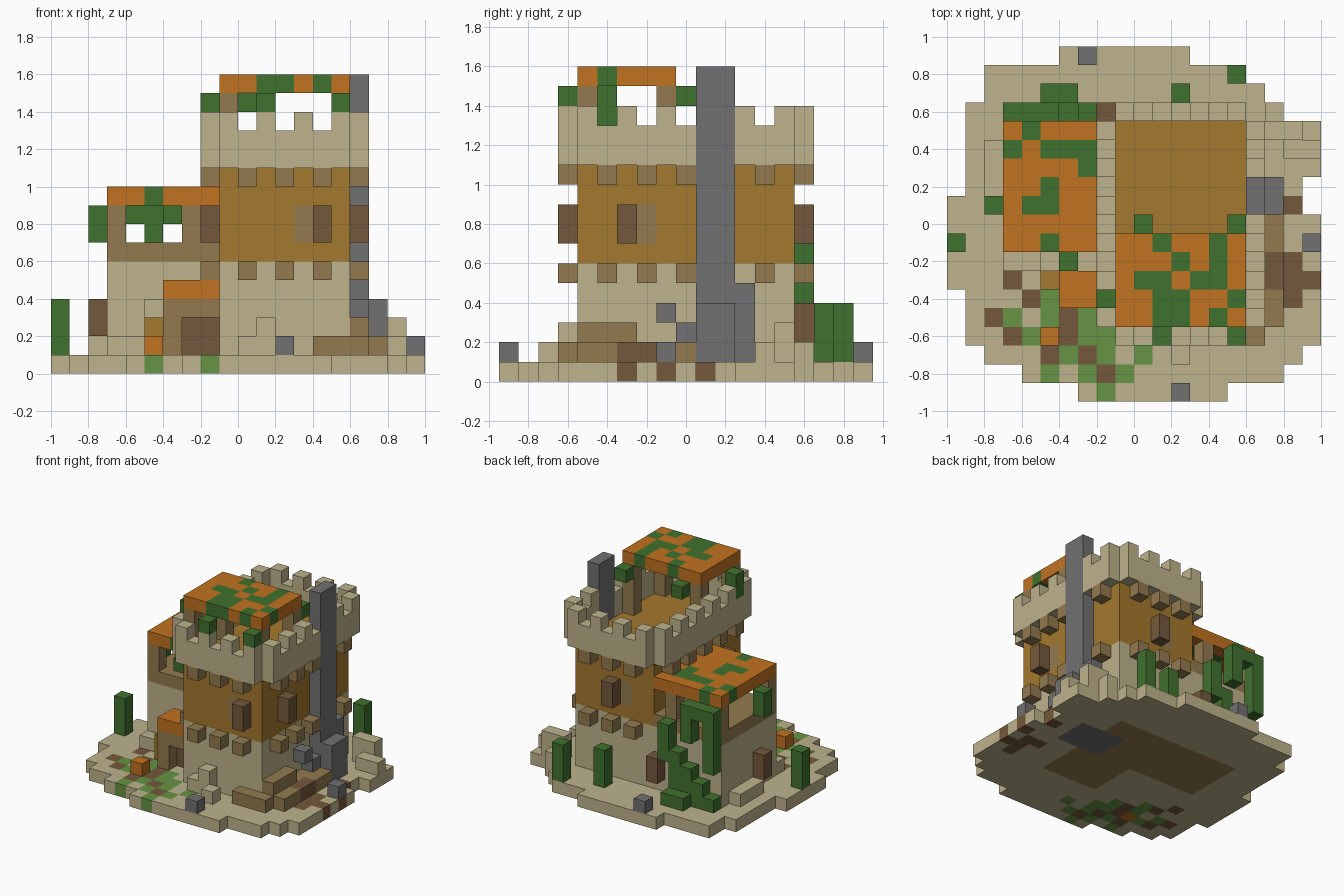
import bpy
import bmesh
from mathutils import Vector

cube = bpy.data.objects.get("Cube")
if cube:
    bpy.data.objects.remove(cube, do_unlink=True)

UNIT = 0.1
ORIGIN = Vector((-1, -0.95, 0))


def linear(c):
    c /= 255
    return c / 12.92 if c < 0.04 else ((c + 0.055) / 1.055) ** 2.4


# Palette, each colour keyed by one letter
PALETTE = {
    "T": ("pale stone", (190, 179, 140)),
    "Y": ("ochre plaster", (164, 120, 45)),
    "W": ("light timber", (147, 122, 79)),
    "D": ("dark timber", (116, 89, 60)),
    "O": ("orange tile", (193, 114, 33)),
    "G": ("leaf green", (64, 113, 46)),
    "L": ("grass green", (102, 147, 68)),
    "S": ("grey rock", (113, 113, 114)),
}
KEYS = list(PALETTE)
MATERIALS = []
for name, rgb in PALETTE.values():
    mat = bpy.data.materials.new(name)
    mat.use_nodes = True
    colour = [linear(c) for c in rgb] + [1]
    mat.diffuse_color = colour
    mat.node_tree.nodes["Principled BSDF"].inputs["Base Color"].default_value = colour
    MATERIALS.append(mat)

cells = {}  # block position -> (part, colour key)


def span(v):
    return range(v, v + 1) if isinstance(v, int) else range(v[0], v[1] + 1)


def box(part, key, xs, ys, zs):
    """Fill an inclusive range of blocks."""
    for i in span(xs):
        for j in span(ys):
            for k in span(zs):
                cells[i, j, k] = (part, key)


def pattern(part, rows, x, top_y, z):
    """Paint one layer from rows of colour letters, back row first."""
    for r, row in enumerate(rows.split()):
        for c, key in enumerate(row):
            if key != ".":
                cells[x + c, top_y - r, z] = (part, key)


def keep_ring(part, key, zs, parity=None):
    """Ring one block outside the keep, without its corners."""
    for i in range(8, 17):
        for j in range(3, 16):
            on_x, on_y = i in (8, 16), j in (3, 15)
            if on_x != on_y and (parity is None or (i + j + 1) % 2 == parity):
                box(part, key, i, j, zs)


# Ground slab, one span per row from front to back
ROWS = [(7, 14), (4, 17), (2, 18), (1, 19), (1, 19), (1, 19), (0, 19), (0, 19), (0, 19), (0, 19),
        (0, 18), (1, 18), (1, 19), (1, 19), (1, 19), (1, 17), (2, 16), (2, 15), (6, 12)]
for j, row in enumerate(ROWS):
    box("ground", "T", row, j, 0)
box("ground", "W", (10, 14), (5, 13), 0)
box("ground", "W", (4, 9), (9, 13), 0)
box("ground", "S", (13, 16), (9, 11), 0)
pattern("ground", ".D....... ..DL..... DL.LDL... .DLODLL.. ...DLDL.L ...L.LDL. ......L..", 2, 6, 0)
pattern("ground", ".D. ... ..D DD. .DD .D.", 17, 10, 0)

# Keep: stone base, plaster storey, corbels and battlements
keep_ring("lower_corbels", "W", 5, 0)
box("keep_base", "T", (9, 15), (4, 14), (1, 5))
box("keep_upper", "Y", (9, 15), (4, 14), (6, 10))
keep_ring("upper_corbels", "W", 10, 0)
keep_ring("battlement", "T", (11, 12))
keep_ring("battlement", "T", 13, 1)

# Windows and open shutters on the keep
for i, j, wi, wj in ((14, 3, 13, 4), (16, 6, 15, 7), (12, 15, 11, 14), (8, 6, 9, 7)):
    box("shutters", "D", i, j, (7, 8))
    box("windows", "W", wi, wj, (7, 8))

# Lookout roof above the keep
for i in (9, 15):
    for j in (4, 8):
        box("lookout_posts", "W", i, j, (11, 14))
box("lookout_roof", "O", (9, 15), (4, 8), 15)
pattern("lookout_roof", "..G..G. ...G.G. .GG.GG. ..GG..G ..GG.G.", 9, 8, 15)
box("lookout_vines", "G", 8, 5, (13, 14))
for i, j in ((10, 9), (15, 9), (11, 3), (15, 3)):
    box("lookout_vines", "G", i, j, 14)

# Side hall with an open gallery under a tiled roof
box("hall_base", "T", (3, 8), (8, 14), (1, 5))
box("hall_floor", "W", (3, 8), (8, 14), 6)
for i in (3, 7):
    for j in (8, 14):
        box("hall_posts", "W", i, j, (7, 8))
box("hall_roof", "O", (3, 8), (8, 14), 9)
pattern("hall_roof", ".G... G.GGG ....G ..G.. .GG.. ..... ..G..", 3, 14, 9)
box("hall_shutters", "D", 2, 10, (2, 3))
box("hall_shutters", "D", 8, 15, (2, 3))

# Vines climbing over the hall
for i, zs in ((3, (4, 8)), (4, 8), (5, (6, 8)), (6, (2, 4)), (7, (4, 6)), (5, (1, 3)), (3, 1), (4, (1, 2))):
    box("hall_vines", "G", i, 15, zs)
box("hall_vines", "G", (5, 6), 16, 1)
box("hall_vines", "G", 6, 7, 8)
box("hall_vines", "G", 2, 10, (7, 8))

# Entrance porch
box("porch_wall", "T", (6, 8), 7, (1, 3))
box("porch_door", "D", (7, 8), 6, (1, 2))
box("porch_frame", "W", 6, (5, 6), (1, 3))
box("porch_frame", "W", (7, 8), (5, 6), 3)
box("porch_roof", "O", (6, 8), (5, 6), 4)
box("porch_crate", "Y", 5, 6, (1, 2))
box("pumpkin", "O", 5, 3, 1)

# Chimney with its stepped foot
box("chimney", "S", 16, (10, 11), (1, 15))
box("chimney_foot", "S", 17, (10, 11), (1, 3))
box("chimney_foot", "S", 16, 12, (1, 4))
box("chimney_foot", "S", 16, 9, (1, 2))
box("chimney_foot", "S", 16, 8, 3)

# Timber steps beside the keep
box("timber_steps", "W", (14, 16), 3, 1)
box("timber_steps", "W", 16, (4, 8), 1)
box("timber_steps", "W", 17, (4, 9), 1)
box("timber_steps", "W", 16, (4, 6), 2)
box("timber_steps", "D", 17, (6, 7), 1)

# Loose stones around the walls
for i, j, zs in ((10, 3, 1), (11, 3, (1, 2)), (12, 2, 1), (3, 7, 1), (4, 7, 1), (5, 7, (1, 3)),
                 (18, 14, (1, 2)), (18, 13, 1), (17, 14, (1, 2)), (17, 15, 1), (19, 13, 1)):
    box("loose_stones", "T", i, j, zs)
box("loose_stones", "T", 2, (11, 13), 1)
for i, j in ((12, 0), (19, 8), (7, 18)):
    box("grey_rocks", "S", i, j, 1)

# Clipped shrubs
for i, j in ((0, 8), (12, 16), (15, 17)):
    box("shrubs", "G", i, j, (1, 3))

# Turn each part into a mesh of its exposed block faces
DIRECTIONS = [Vector(s * (a == n) for a in range(3)) for n in range(3) for s in (-1, 1)]


def build(part):
    bm = bmesh.new()
    for pos, (owner, key) in cells.items():
        if owner != part:
            continue
        centre = Vector(pos) + Vector((0.5, 0.5, 0.5))
        for d in DIRECTIONS:
            if tuple(int(p + q) for p, q in zip(pos, d)) in cells:
                continue
            u = Vector((d.y, d.z, d.x))
            v = d.cross(u)
            corners = [centre + (d + a * u + b * v) / 2 for a, b in ((-1, -1), (1, -1), (1, 1), (-1, 1))]
            face = bm.faces.new([bm.verts.new(ORIGIN + c * UNIT) for c in corners])
            face.material_index = KEYS.index(key)
    bmesh.ops.remove_doubles(bm, verts=bm.verts[:], dist=UNIT / 100)
    bmesh.ops.dissolve_limit(bm, angle_limit=0.01, verts=bm.verts[:], edges=bm.edges[:],
                             delimit={"MATERIAL"})
    mesh = bpy.data.meshes.new(part)
    bm.to_mesh(mesh)
    bm.free()
    for mat in MATERIALS:
        mesh.materials.append(mat)
    bpy.context.scene.collection.objects.link(bpy.data.objects.new(part, mesh))


for part in sorted({owner for owner, key in cells.values()}):
    build(part)
